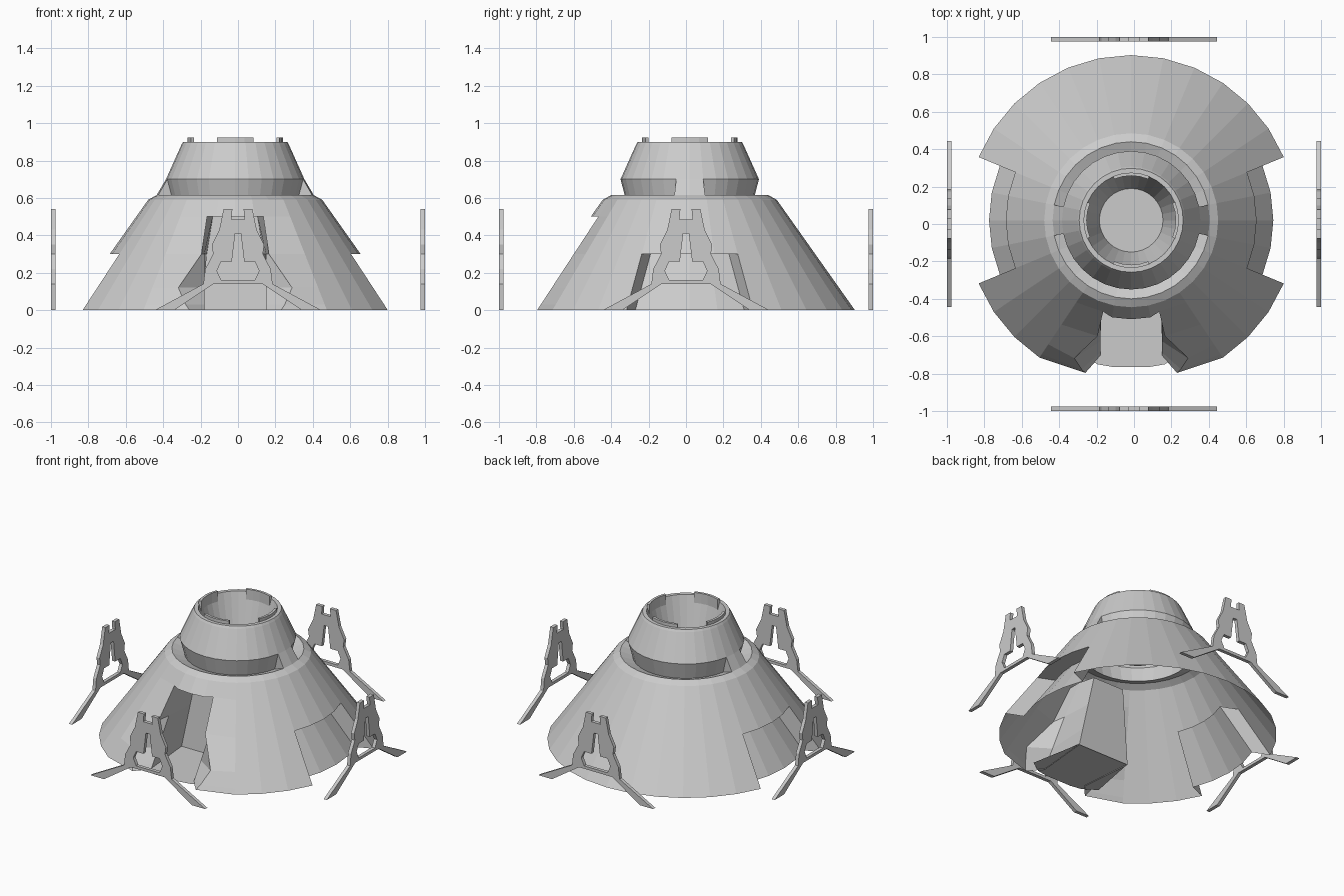
import bpy, bmesh
from math import sin, cos, radians, pi

if "Cube" in bpy.data.objects:
    bpy.data.objects.remove(bpy.data.objects["Cube"])

CX, CY, N = -0.015, 0.02, 32
STEP = 2 * pi / N


def cone_r(z):
    return 0.883 - 0.708 * z


def pol(r, i, z):
    return (r * cos(i * STEP), r * sin(i * STEP), z)


def make(name, bm, loc=(CX, CY, 0)):
    bmesh.ops.remove_doubles(bm, verts=bm.verts, dist=1e-5)
    bmesh.ops.recalc_face_normals(bm, faces=bm.faces)
    me = bpy.data.meshes.new(name)
    bm.to_mesh(me)
    bm.free()
    ob = bpy.data.objects.new(name, me)
    ob.location = loc
    bpy.context.collection.objects.link(ob)
    return ob


def face(bm, pts):
    bm.faces.new([bm.verts.new(p) for p in pts])


def strips(bm, rows):
    # quads between successive rows of points
    for a, b in zip(rows, rows[1:]):
        for k in range(len(a) - 1):
            face(bm, (a[k], a[k + 1], b[k + 1], b[k]))


def lathe(bm, profile, segs=range(N)):
    for i in segs:
        strips(bm, [[pol(r, i, z), pol(r, i + 1, z)] for r, z in profile])


# Lower hull: open conical shell with side notches and a front opening
door = {0: 0.245, 0.03: 0.265, 0.12: 0.304, 0.3: 0.18, 0.5: 0.15}
rows = list(door) + [0.59]


def hull_pt(i, z):
    x, y, _ = pol(cone_r(z), i, z)
    if i in (22, 26) and z in door:
        x = door[z] * (1 if i == 26 else -1)
    return (x, y, z)


bm = bmesh.new()
for a, b in zip(rows, rows[1:]):
    for i in range(N):
        side = i in (30, 31, 0, 1, 14, 15, 16, 17) and b <= 0.3
        front = 22 <= i < 26 and b <= 0.5
        if not (side or front):
            face(bm, (hull_pt(i, a), hull_pt(i + 1, a), hull_pt(i + 1, b), hull_pt(i, b)))
lathe(bm, [(cone_r(0.59), 0.59), (0.42, 0.615)])
make("lower_hull", bm)

# Recessed side panels inside the notches
for name, start in (("right_recess", -2), ("left_recess", 14)):
    bm = bmesh.new()
    lathe(bm, [(0.76, 0), (0.548, 0.3), (cone_r(0.3), 0.3)], range(start, start + 4))
    for i in (start, start + 4):
        face(bm, (pol(0.76, i, 0), pol(0.548, i, 0.3), pol(cone_r(0.3), i, 0.3), pol(cone_r(0), i, 0)))
    make(name, bm)

# Entry alcove: jambs, tunnel walls, back wall, ceiling
bm = bmesh.new()
zs = list(door)
back = {}
for s in (1, -1):
    opening, jamb, deep = [], [], []
    for z in zs:
        y = -cone_r(z) * cos(radians(22.5))
        opening.append((s * door[z], y, z))
        jamb.append((s * min(door[z], 0.165), y + 0.09, z))
        deep.append((s * (0.2 - 0.16 * z), -0.34 + 0.1 * z, z))
    strips(bm, [opening, jamb, deep])
    back[s] = (opening, jamb, deep)
strips(bm, [back[1][2], back[-1][2]])
lip = [pol(cone_r(0.5), i, 0.5) for i in (25, 24, 23)]
face(bm, [back[1][k][-1] for k in (2, 1, 0)] + lip + [back[-1][k][-1] for k in (0, 1, 2)])
make("entry_alcove", bm)

# Alcove floor
bm = bmesh.new()
half = [(0.1, -0.79 + 0.006), (0.18, -0.77), (0.27, -0.71), (0.2, -0.34)]
face(bm, [(x, y, 0.005) for x, y in half] + [(-x, y, 0.005) for x, y in reversed(half)])
make("alcove_floor", bm)

# Turret with central bowl
bm = bmesh.new()
lathe(bm, [(0.42, 0.615), (0.34, 0.585), (0.37, 0.70), (0.287, 0.885),
           (0.278, 0.9), (0.252, 0.9), (0.17, 0.6)])
face(bm, [pol(0.17, i, 0.6) for i in range(N)])
make("turret", bm)

# Bridges joining the turret to the hull rim
for name, c in (("right_bridge", 0), ("left_bridge", 16)):
    bm = bmesh.new()
    lathe(bm, [(0.42, 0.615), (0.37, 0.70)], (c - 1, c))
    for i in (c - 1, c + 1):
        face(bm, (pol(0.42, i, 0.615), pol(0.37, i, 0.70), pol(0.34, i, 0.585)))
    make(name, bm)

# Four raised tabs on the turret rim
for k in range(4):
    bm = bmesh.new()
    ring = [(0.255, 0.895), (0.255, 0.922), (0.238, 0.922), (0.238, 0.85), (0.255, 0.895)]
    lathe(bm, ring, range(8 * k - 2, 8 * k + 2))
    for i in (8 * k - 2, 8 * k + 2):
        face(bm, [pol(r, i, z) for r, z in ring[:-1]])
    make("rim_tab_%d" % (k + 1), bm)

# Four freestanding stands: half outline extruded and mirrored
outline = [(0, 0.485), (0.035, 0.485), (0.03, 0.54), (0.077, 0.54), (0.1, 0.43),
           (0.14, 0.35), (0.133, 0.3), (0.175, 0.22), (0.185, 0.14), (0.445, 0),
           (0.34, 0), (0.13, 0.14), (0, 0.14)]
window = [(0, 0.16), (0.09, 0.16), (0.113, 0.21), (0.09, 0.26), (0.033, 0.26),
          (0.015, 0.41), (0, 0.41)]
for k, side in enumerate(("front", "right", "back", "left")):
    bm = bmesh.new()
    f = bm.faces.new([bm.verts.new((x, -1, z)) for x, z in outline + window])
    ext = bmesh.ops.extrude_face_region(bm, geom=[f], use_keep_orig=True)
    for v in ext["geom"]:
        if isinstance(v, bmesh.types.BMVert):
            v.co.y = -0.976
    seam = [g for g in bm.faces if all(v.co.x < 1e-5 for v in g.verts)]
    bmesh.ops.recalc_face_normals(bm, faces=bm.faces)
    bmesh.ops.delete(bm, geom=seam, context='FACES_ONLY')
    ob = make(side + "_stand", bm, (0, 0, 0))
    ob.rotation_euler.z = k * pi / 2
    ob.modifiers.new("Mirror", 'MIRROR')
